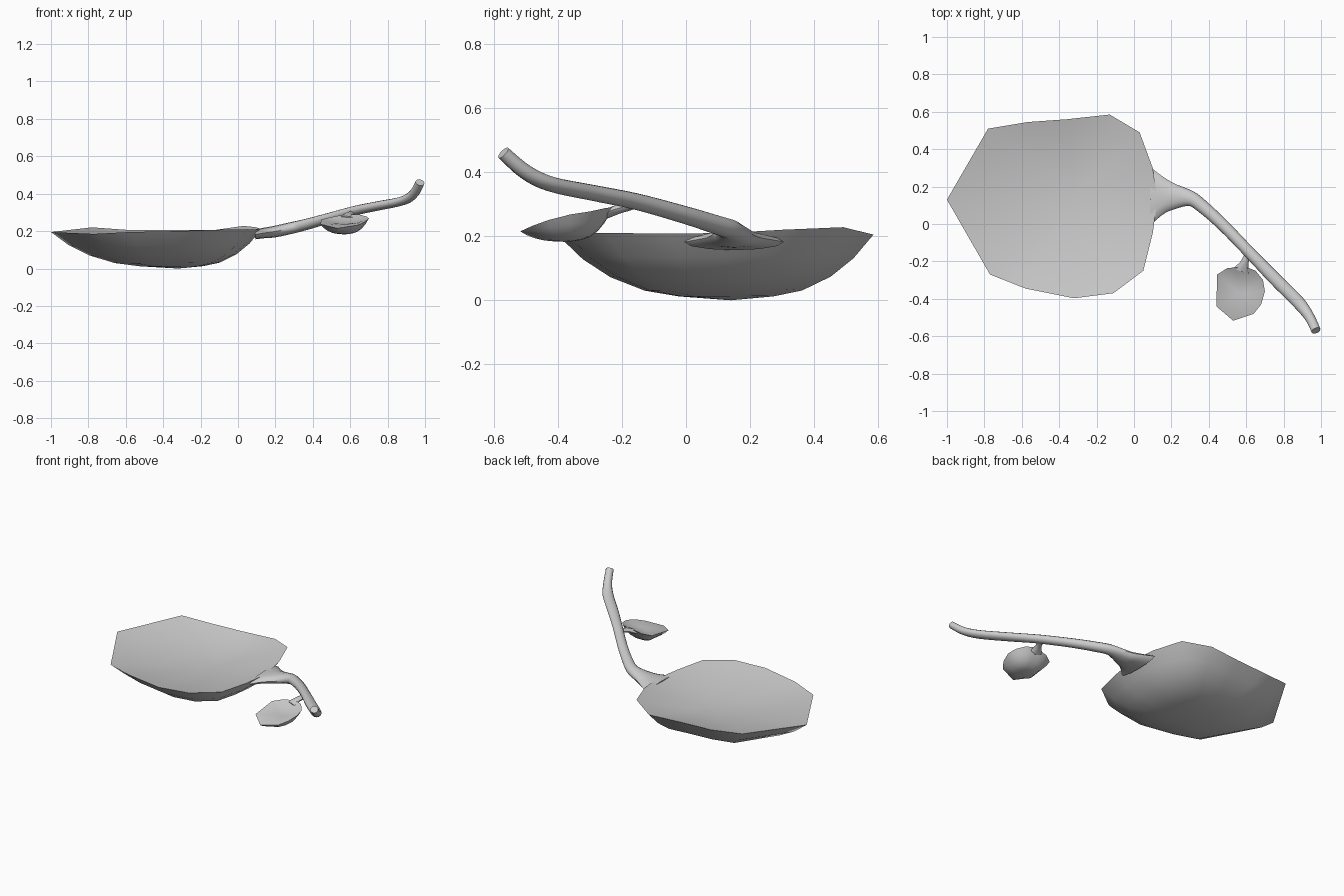
import bpy, bmesh, math
from mathutils import Vector

if "Cube" in bpy.data.objects:
    bpy.data.objects.remove(bpy.data.objects["Cube"])


def finish(name, bm, angle):
    bmesh.ops.recalc_face_normals(bm, faces=bm.faces)
    me = bpy.data.meshes.new(name)
    bm.to_mesh(me)
    bm.free()
    ob = bpy.data.objects.new(name, me)
    bpy.context.collection.objects.link(ob)
    bpy.ops.object.select_all(action='DESELECT')
    ob.select_set(True)
    bpy.context.view_layer.objects.active = ob
    bpy.ops.object.shade_smooth_by_angle(angle=math.radians(angle))
    return ob


def skin(bm, rings):
    for a, b in zip(rings, rings[1:]):
        n = len(a)
        for i in range(n):
            bm.faces.new((a[i], a[(i + 1) % n], b[(i + 1) % n], b[i]))


def dish(name, rim, centre, z_bottom, z_top):
    """Rounded belly below the rim, shallow hollow above it."""
    cx, cy = centre
    bm = bmesh.new()

    def ring(t, f, zc):
        return [bm.verts.new((cx + (x - cx) * t, cy + (y - cy) * t, zc + (z - zc) * f))
                for x, y, z in rim]

    belly = [(.3, .06), (.5, .15), (.7, .36), (.86, .64), (1, 1)]
    under = [ring(t, f, z_bottom) for t, f in belly]
    over = [ring(t, t * t, z_top) for t in (.85, .6, .3)]
    rings = under + over
    skin(bm, rings)
    for r, z in ((rings[0], z_bottom), (rings[-1], z_top)):
        c = bm.verts.new((cx, cy, z))
        for i in range(len(r)):
            bm.faces.new((r[i], r[(i + 1) % len(r)], c))
    return finish(name, bm, 45)


def stalk(name, stations, sides=12, steps=4):
    """Tube through (x, y, z, half width, half height), splined between stations."""
    def spline(i, t):
        p = [stations[max(0, min(len(stations) - 1, i + k))] for k in (-1, 0, 1, 2)]
        return [.5 * (2 * b + (c - a) * t + (2 * a - 5 * b + 4 * c - d) * t * t
                      + (3 * b - a - 3 * c + d) * t ** 3) for a, b, c, d in zip(*p)]

    pts = [spline(i, k / steps) for i in range(len(stations) - 1) for k in range(steps)]
    pts.append(stations[-1])
    bm = bmesh.new()
    rings = []
    for i, (x, y, z, w, h) in enumerate(pts):
        a, b = pts[max(0, i - 1)], pts[min(len(pts) - 1, i + 1)]
        d = (Vector(b[:3]) - Vector(a[:3])).normalized()
        side = d.cross(Vector((0, 0, 1))).normalized()
        up = side.cross(d)
        rings.append([bm.verts.new(Vector((x, y, z))
                                   + side * w * math.cos(2 * math.pi * k / sides)
                                   + up * h * math.sin(2 * math.pi * k / sides))
                      for k in range(sides)])
    skin(bm, rings)
    bm.faces.new(rings[0])
    bm.faces.new(rings[-1])
    return finish(name, bm, 50)


# large leaf-shaped bowl
dish("large_bowl",
     [(-1, .13, .195), (-.78, .51, .22), (-.57, .545, .205), (-.36, .56, .205),
      (-.13, .585, .205), (.03, .49, .228), (.10, .30, .22), (.125, .13, .21),
      (.10, -.05, .208), (.05, -.25, .21), (-.11, -.37, .207), (-.32, -.397, .2),
      (-.58, -.345, .195), (-.77, -.27, .185)],
     (-.32, .14), 0, .14)

# small bowl on the side twig
dish("small_bowl",
     [(.44, -.44, .237), (.445, -.27, .262), (.5, -.235, .275), (.54, -.233, .283),
      (.6, -.23, .29), (.65, -.25, .288), (.69, -.3, .277), (.7, -.36, .268),
      (.68, -.43, .25), (.64, -.48, .232), (.53, -.517, .215)],
     (.57, -.37), .182, .24)

# curved branch handle flaring into the bowl
stalk("branch_handle",
      [(.09, .15, .182, .155, .026), (.14, .15, .19, .112, .028), (.2, .147, .198, .075, .031),
       (.3, .137, .22, .042, .031), (.37, .09, .237, .035, .03), (.48, -.01, .268, .032, .028),
       (.62, -.155, .308, .031, .026), (.75, -.29, .335, .034, .025),
       (.88, -.42, .362, .034, .024), (.94, -.5, .4, .027, .024),
       (.973, -.57, .46, .025, .022)])

# side twig
stalk("side_twig",
      [(.635, -.15, .303, .022, .014), (.605, -.175, .294, .019, .014),
       (.59, -.21, .285, .023, .015), (.575, -.25, .268, .045, .014)], sides=8, steps=3)
